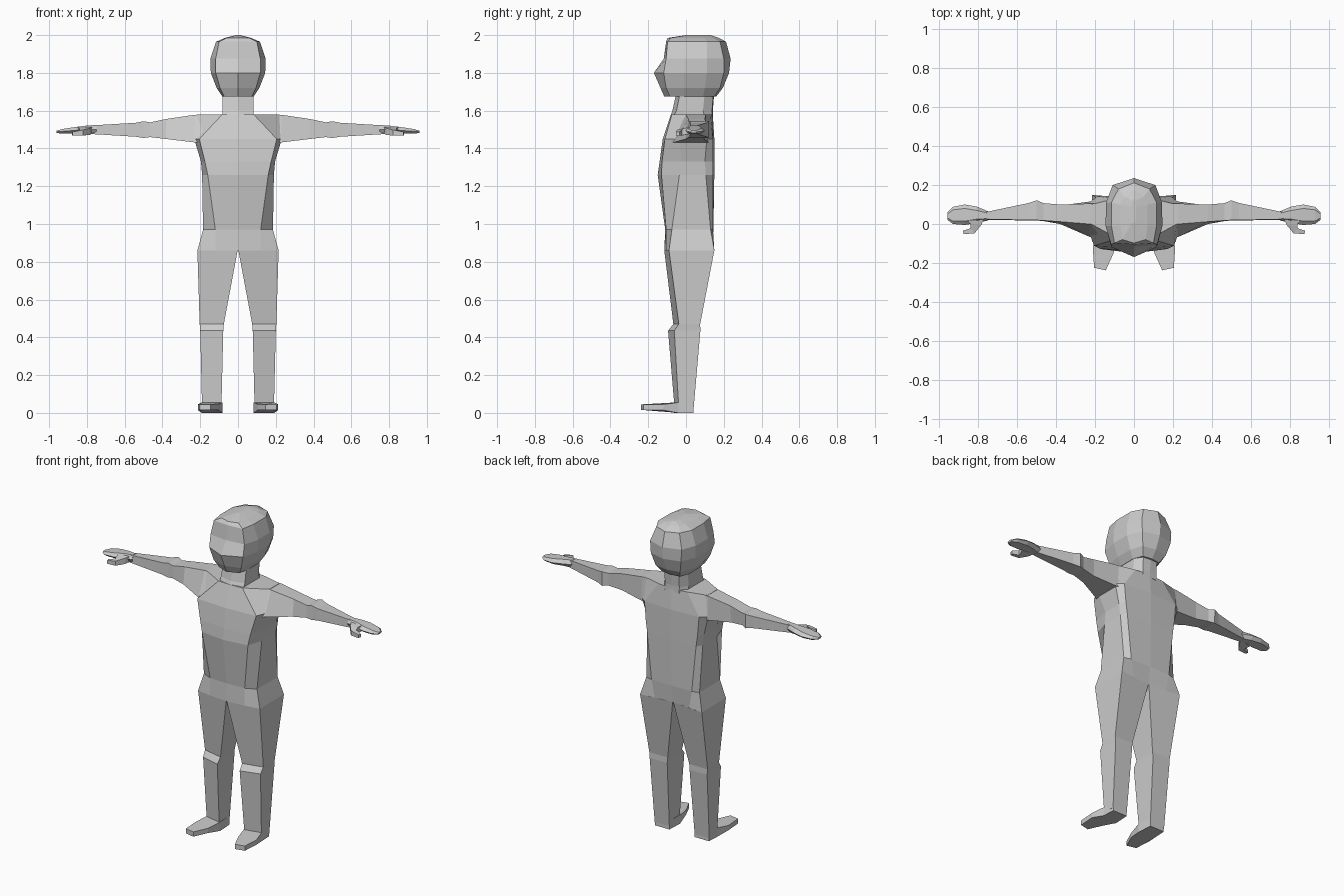
import bpy, bmesh


def loft(name, rings, mirror=False):
    """Skin a list of closed rings and cap both ends; optionally mirror across x."""
    bm = bmesh.new()
    loops = [[bm.verts.new(p) for p in ring] for ring in rings]
    n = len(loops[0])
    for a, b in zip(loops, loops[1:]):
        for i in range(n):
            j = (i + 1) % n
            bm.faces.new((a[i], a[j], b[j], b[i]))
    bm.faces.new(loops[0][::-1])
    bm.faces.new(loops[-1])
    bmesh.ops.recalc_face_normals(bm, faces=bm.faces)
    me = bpy.data.meshes.new(name)
    bm.to_mesh(me)
    bm.free()
    ob = bpy.data.objects.new(name, me)
    bpy.context.collection.objects.link(ob)
    if mirror:
        mod = ob.modifiers.new("Mirror", 'MIRROR')
        mod.use_mirror_merge = False
    return ob


def sym(z, front, pts, back):
    """Horizontal ring from front centre, right-hand points and back centre."""
    return ([(0, front, z)] + [(x, y, z) for x, y in pts] + [(0, back, z)]
            + [(-x, y, z) for x, y in reversed(pts)])


def box_x(x, y0, y1, z0, z1, taper=0.0):
    """Six-sided cross-section of the hand at x, pinched at its edges."""
    m = (z0 + z1) / 2
    return [(x, y0, m), (x, y0 + taper, z1), (x, y1 - taper, z1),
            (x, y1, m), (x, y1 - taper, z0), (x, y0 + taper, z0)]


# Head with a forward nose ridge
head = loft("head", [
    sym(1.675, -.115, [(.073, -.085), (.083, -.01), (.083, .09), (.06, .15)], .16),
    sym(1.72, -.135, [(.095, -.105), (.113, -.01), (.113, .10), (.085, .18)], .195),
    sym(1.80, -.170, [(.118, -.118), (.144, -.01), (.144, .11), (.105, .20)], .228),
    sym(1.875, -.118, [(.118, -.105), (.146, -.01), (.144, .11), (.11, .20)], .236),
    sym(1.965, -.105, [(.100, -.098), (.116, -.01), (.116, .11), (.08, .18)], .212),
    sym(1.985, -.098, [(.060, -.08), (.070, -.01), (.070, .10), (.05, .14)], .175),
    sym(2.0, 0, [(.008, .01), (.010, .04), (.010, .09), (.008, .12)], .13)])

# Neck
loft("neck", [
    sym(1.56, -.085, [(.083, -.075), (.083, .10), (.05, .14)], .142),
    sym(1.60, -.072, [(.083, -.05), (.083, .09), (.05, .138)], .142),
    sym(1.70, -.050, [(.080, -.03), (.080, .10), (.05, .145)], .150)])

# Torso and pelvis
loft("torso", [
    sym(.86, -.115, [(.12, -.105), (.215, -.09), (.215, .15), (.12, .14)], .13),
    sym(.97, -.110, [(.12, -.105), (.185, -.075), (.185, .13), (.14, .143)], .145),
    sym(1.26, -.150, [(.16, -.130), (.190, -.035), (.190, .105), (.17, .143)], .15),
    sym(1.33, -.140, [(.175, -.127), (.196, -.02), (.196, .10), (.18, .143)], .15),
    sym(1.45, -.123, [(.205, -.112), (.232, -.04), (.232, .11), (.19, .142)], .15),
    sym(1.58, -.080, [(.083, -.075), (.22, .0), (.22, .10), (.10, .13)], .142)])

# Arms: each entry is x, then top-front y, top-back y, bottom-back y, bottom-front y, top z, bottom z
arm = [(.18, .0, .105, .125, -.085, 1.58, 1.43),
       (.23, .0, .105, .115, -.065, 1.578, 1.432),
       (.38, .012, .10, .095, .0, 1.556, 1.45),
       (.465, .018, .107, .105, .015, 1.538, 1.46),
       (.50, .02, .122, .12, .018, 1.544, 1.455),
       (.54, .02, .108, .108, .018, 1.536, 1.462),
       (.77, .025, .06, .06, .022, 1.522, 1.476)]
loft("arm", [[(x, a, t), (x, b, t), (x, c, u), (x, d, u)]
             for x, a, b, c, d, t, u in arm], True)

# Hands and thumbs
loft("hand", [box_x(.75, .018, .065, 1.475, 1.525, .01),
              box_x(.81, .005, .09, 1.480, 1.520, .02),
              box_x(.87, -.005, .10, 1.478, 1.512, .02),
              box_x(.93, .0, .088, 1.478, 1.503, .015),
              box_x(.96, .022, .06, 1.482, 1.494, .01)], True)
loft("thumb", [[(x0, y0, u), (x1, y1, u), (x1, y1, t), (x0, y0, t)]
               for x0, y0, x1, y1, u, t in [
                   (.77, .03, .85, .02, 1.478, 1.514),
                   (.785, -.005, .84, -.008, 1.472, 1.508),
                   (.82, -.048, .84, -.022, 1.468, 1.498),
                   (.875, -.052, .88, -.035, 1.468, 1.488)]], True)

# Legs: z, inner x, outer x, inner-front y, outer-front y, outer-back y, inner-back y
leg = [(.86, .002, .215, -.115, -.09, .15, .13),
       (.47, .075, .203, -.067, -.038, .075, .075),
       (.435, .078, .20, -.095, -.062, .076, .076),
       (.02, .088, .19, -.06, -.038, .04, .04)]
loft("leg", [[(i, a, z), (o, b, z), (o, c, z), (i, d, z)]
             for z, i, o, a, b, c, d in leg], True)

# Feet
sole = [(.088, .04), (.083, -.06), (.105, -.15), (.145, -.238),
        (.205, -.225), (.212, -.12), (.192, -.04), (.188, .04)]
loft("foot", [[(x, y, .015 if y < -.1 else 0.0) for x, y in sole],
              [(x, y, .045 if y < -.1 else .055) for x, y in sole]], True)
